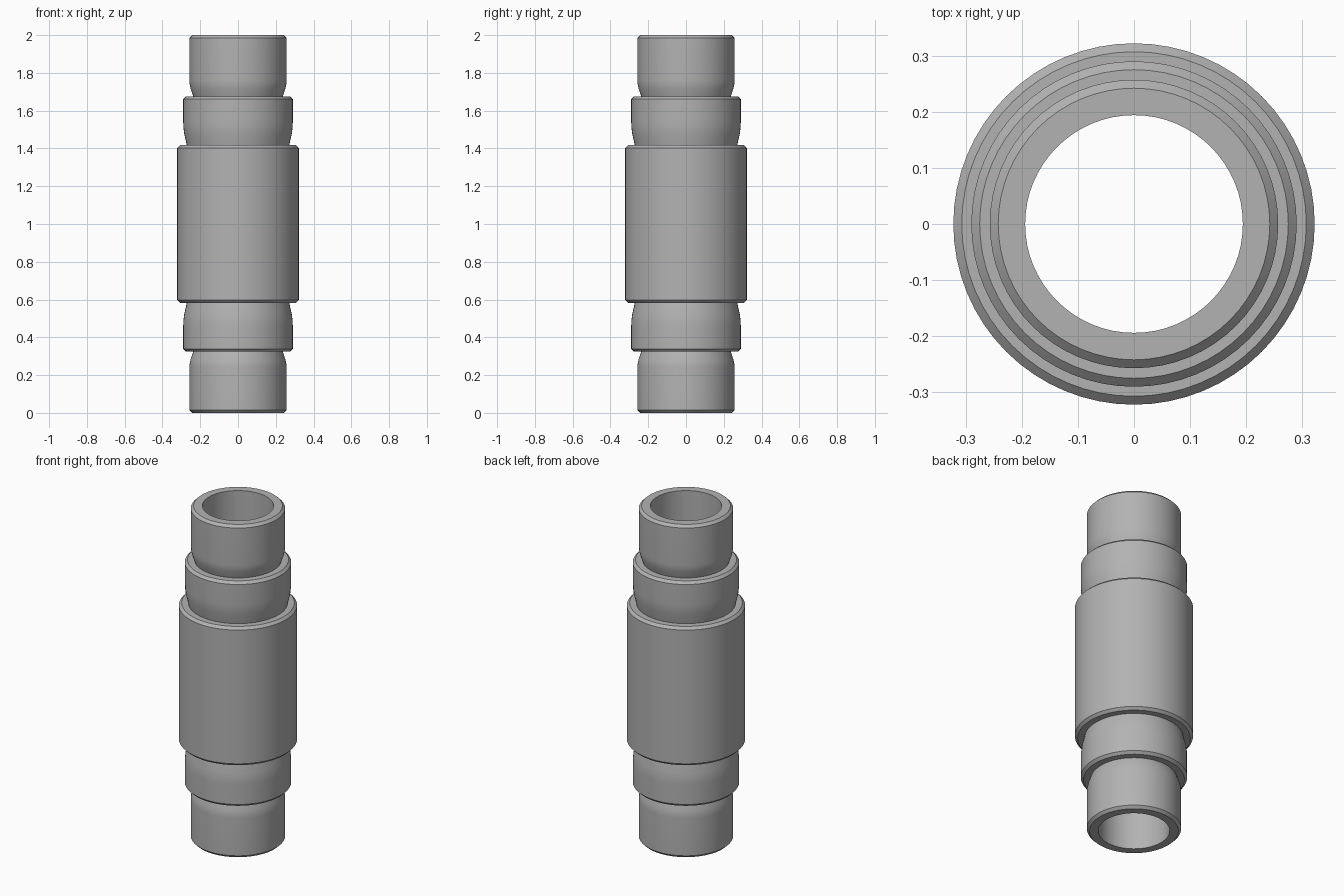
import bpy, bmesh, math
from mathutils import Matrix, Vector

cube = bpy.data.objects.get("Cube")
if cube:
    bpy.data.objects.remove(cube, do_unlink=True)

SIDES = 64
HALF = 1.0
BEVEL = 0.015

steel = bpy.data.materials.new("plain_grey")
steel.use_nodes = True
grey = (0.45, 0.45, 0.45, 1)
steel.diffuse_color = grey
steel.node_tree.nodes["Principled BSDF"].inputs["Base Color"].default_value = grey


def stage(radius, top, taper_end=None, base=None, neck=None):
    """Outline of one stepped section, from its foot up to its bevelled rim."""
    points = []
    if base is not None:
        # gently rounded taper from the neck out to full radius
        for t in (0, 0.5, 0.8, 1):
            points.append((neck + (radius - neck) * math.sin(t * math.pi / 2) ** 0.9,
                           base + (taper_end - base) * t))
    points += [(radius, top - BEVEL), (radius - BEVEL, top)]
    return points


# Upper half outline, heights measured from the middle
sleeve = stage(0.322, 0.417)
collar = stage(0.29, 0.676, 0.54, 0.417, 0.271)
spigot = stage(0.257, HALF, 0.76, 0.676, 0.237)
upper = sleeve + collar + spigot + [(0.194, HALF)]

# Mirror it downwards and close it along the straight bore
outline = [(r, -z) for r, z in reversed(upper)] + upper

bm = bmesh.new()
verts = [bm.verts.new((r, 0, z + HALF)) for r, z in outline]
edges = [bm.edges.new((verts[i - 1], verts[i])) for i in range(len(verts))]
bmesh.ops.spin(bm, geom=verts + edges, cent=(0, 0, 0), axis=(0, 0, 1),
               angle=math.tau, steps=SIDES, use_duplicate=False)
bmesh.ops.remove_doubles(bm, verts=bm.verts, dist=0.0005)
bmesh.ops.recalc_face_normals(bm, faces=bm.faces)

mesh = bpy.data.meshes.new("stepped_pipe_coupling")
bm.to_mesh(mesh)
bm.free()
mesh.materials.append(steel)
pipe = bpy.data.objects.new("stepped_pipe_coupling", mesh)
bpy.context.collection.objects.link(pipe)

# Smooth walls, crisp rims
bpy.ops.object.select_all(action="DESELECT")
pipe.select_set(True)
bpy.context.view_layer.objects.active = pipe
bpy.ops.object.shade_smooth_by_angle(angle=math.radians(30))
